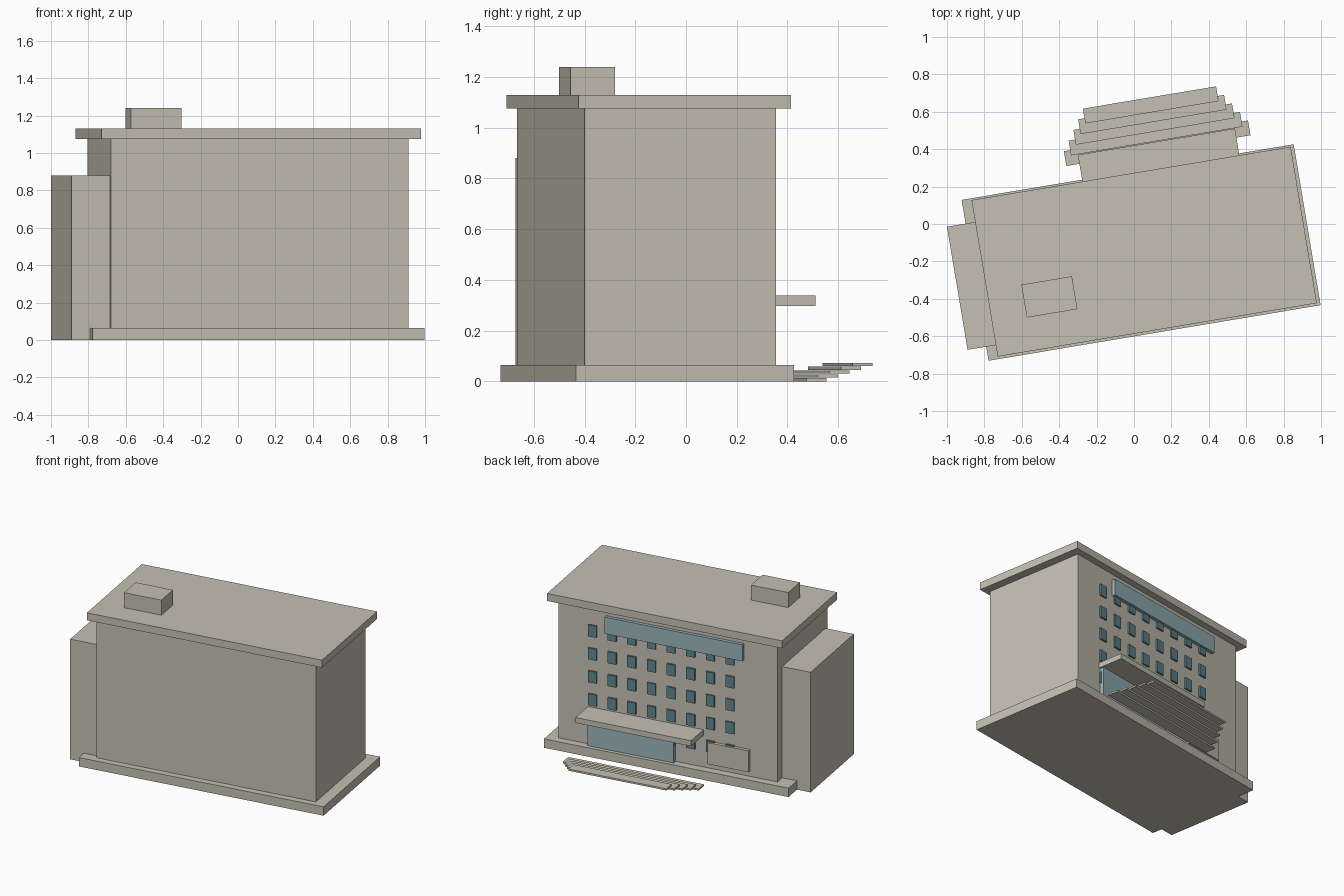
import bpy
import math
from mathutils import Matrix, Vector

default = bpy.data.objects.get("Cube")
if default:
    bpy.data.objects.remove(default, do_unlink=True)


def material(name, rgb):
    mat = bpy.data.materials.new(name)
    mat.use_nodes = True
    colour = (*rgb, 1.0)
    mat.diffuse_color = colour
    mat.node_tree.nodes["Principled BSDF"].inputs["Base Color"].default_value = colour
    return mat


concrete = material("warm concrete", (0.56, 0.53, 0.45))
pale_glass = material("pale blue glass", (0.32, 0.46, 0.50))
dark_glass = material("dark teal glass", (0.12, 0.24, 0.28))

# The whole building is turned a little about the vertical axis
FRAME = Matrix.Translation((0.038, -0.1525, 0)) @ Matrix.Rotation(math.radians(9.5), 4, "Z")


def box(name, along, across, height, mat):
    """Box from (min, max) ranges in the building's own frame."""
    ranges = (along, across, height)
    centre = Vector([(lo + hi) / 2 for lo, hi in ranges])
    size = [hi - lo for lo, hi in ranges]
    bpy.ops.mesh.primitive_cube_add(size=1)
    obj = bpy.context.object
    obj.name = name
    obj.data.transform(Matrix.Diagonal((*size, 1)))
    obj.matrix_world = FRAME @ Matrix.Translation(centre)
    obj.data.materials.append(mat)
    return obj


WALL = 0.378  # back wall plane

# Main masses
box("base", (-0.9, 0.9), (-0.436, 0.436), (0, 0.065), concrete)
box("main_block", (-0.792, 0.82), (-0.388, WALL), (0.065, 1.075), concrete)
box("roof_slab", (-0.848, 0.882), (-0.422, 0.426), (1.075, 1.13), concrete)
box("roof_hut", (-0.66, -0.386), (-0.242, -0.064), (1.13, 1.24), concrete)
box("side_wing", (-1.001, -0.78), (-0.36, 0.307), (0, 0.88), concrete)

# Entrance on the back wall
box("canopy", (-0.247, 0.604), (WALL - 0.01, 0.571), (0.298, 0.338), concrete)
box("entrance_glass", (-0.04, 0.592), (WALL - 0.01, WALL + 0.03), (0.065, 0.298), pale_glass)
box("wall_plaque", (-0.59, -0.287), (WALL - 0.01, WALL + 0.025), (0.105, 0.262), concrete)
box("upper_band", (-0.545, 0.47), (WALL - 0.01, WALL + 0.025), (0.909, 1.03), pale_glass)

# Window grid
for row in range(5):
    for col in range(8):
        u = 0.567 - 0.1445 * col
        z = 0.9 - 0.168 * row
        box(f"window_{row + 1}_{col + 1}", (u - 0.031, u + 0.031),
            (WALL - 0.005, WALL + 0.012), (z - 0.042, z + 0.042), dark_glass)

# Overlapping step slabs, each narrower, higher and further out
for i in range(5):
    inset = 0.0345 * i
    start = 0.522 + 0.052 * i
    low = 0.0152 * i
    box(f"step_{i + 1}", (-0.318 + inset, 0.68 - inset),
        (start, start + 0.08), (low, low + 0.0125), concrete)
